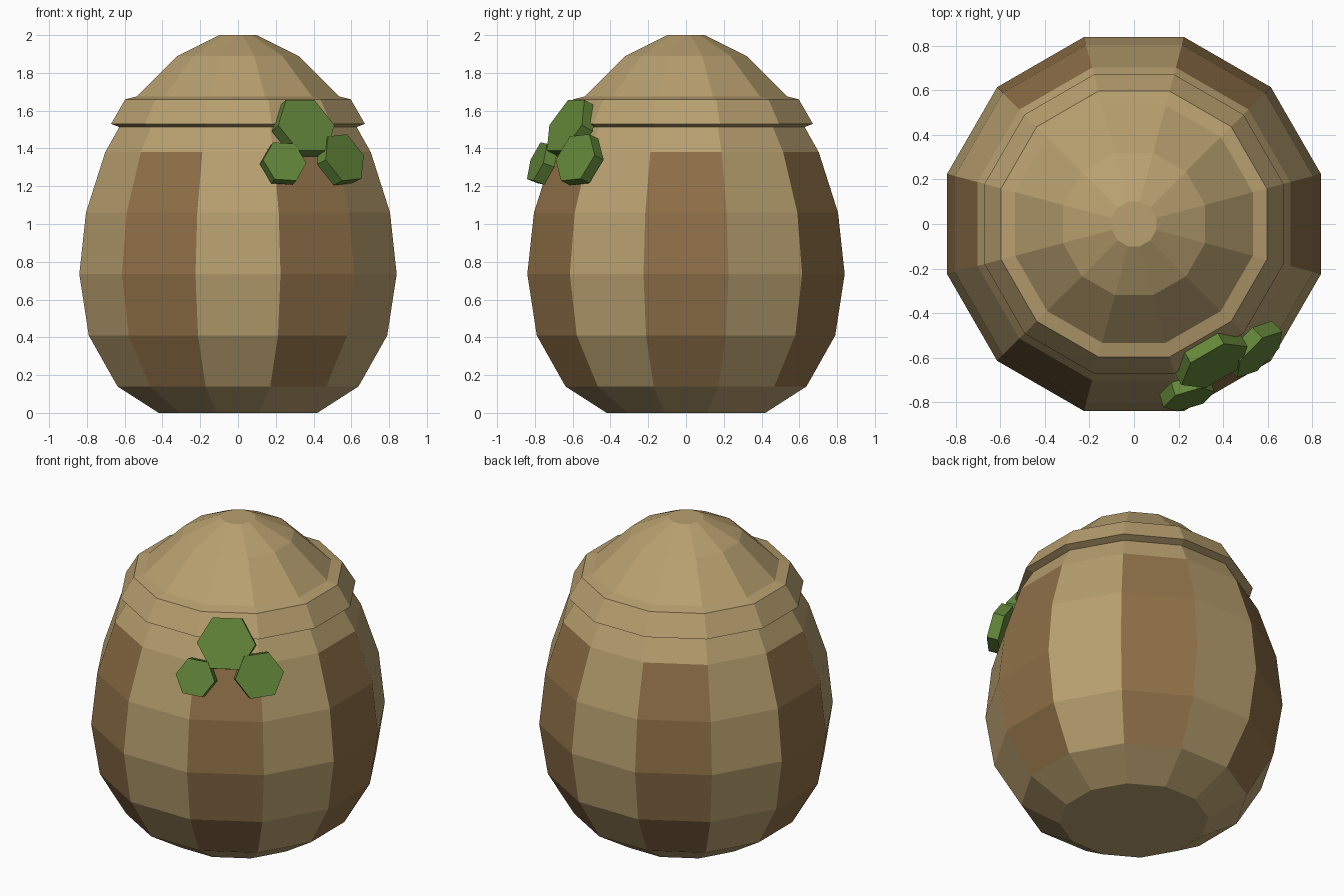
import bpy, bmesh, math
from mathutils import Matrix, Vector

if "Cube" in bpy.data.objects:
    bpy.data.objects.remove(bpy.data.objects["Cube"])

SIDES = 12
K = 1 / math.cos(math.pi / SIDES)      # flat-to-flat radius -> corner radius


def material(name, rgb):
    m = bpy.data.materials.new(name)
    m.diffuse_color = (*rgb, 1)
    m.use_nodes = True
    m.node_tree.nodes["Principled BSDF"].inputs["Base Color"].default_value = m.diffuse_color
    return m


tan = material("tan", (0.48, 0.35, 0.16))
brown = material("brown", (0.275, 0.162, 0.064))
green = material("leaf_green", (0.127, 0.246, 0.042))


def finish(name, bm, mats):
    bmesh.ops.recalc_face_normals(bm, faces=bm.faces)
    me = bpy.data.meshes.new(name)
    bm.to_mesh(me)
    bm.free()
    for m in mats:
        me.materials.append(m)
    ob = bpy.data.objects.new(name, me)
    bpy.context.collection.objects.link(ob)
    return ob


def lathe(profile, closed):
    """Spin a (flat radius, z) profile into a 12-sided shell."""
    bm = bmesh.new()
    rings = []
    for r, z in profile:
        rings.append([bm.verts.new((r * K * math.cos(a), r * K * math.sin(a), z))
                      for a in (math.radians(15 + 30 * i) for i in range(SIDES))])
    pairs = list(zip(rings, rings[1:]))
    if closed:
        pairs.append((rings[-1], rings[0]))
    else:
        bm.faces.new(rings[0])
        bm.faces.new(rings[-1])
    for lo, hi in pairs:
        for i in range(SIDES):
            j = (i + 1) % SIDES
            bm.faces.new((lo[i], lo[j], hi[j], hi[i]))
    return bm


# Egg-shaped body with brown panels on every second side
bm = lathe([(0.42, 0), (0.638, 0.14), (0.79, 0.41), (0.84, 0.735), (0.805, 1.06),
            (0.703, 1.38), (0.54, 1.67), (0.32, 1.89), (0.10, 2.0)], False)
for f in bm.faces:
    c = f.calc_center_median()
    side = round(math.degrees(math.atan2(c.y, c.x)) / 30)
    if 0.2 < c.z < 1.3 and side % 2 == 0:
        f.material_index = 1
finish("body", bm, [tan, brown])

# Sloped collar band
finish("collar_band", lathe([(0.58, 1.495), (0.672, 1.53), (0.597, 1.66), (0.50, 1.685)], True), [tan])


# Three hexagonal leaves on the front right
def leaf(name, r, t, loc, azimuth, elev, roll):
    bm = bmesh.new()
    bmesh.ops.create_cone(bm, cap_ends=True, segments=6, radius1=r, radius2=r, depth=t)
    a, e = math.radians(azimuth), math.radians(elev)
    n = Vector((math.cos(a) * math.cos(e), math.sin(a) * math.cos(e), math.sin(e)))
    u = Vector((-math.sin(a), math.cos(a), 0))
    rot = Matrix((u, n.cross(u), n)).transposed().to_4x4()
    # corners point sideways, flat edges up and down
    first = max(bm.verts, key=lambda v: v.co.x).co
    start = math.atan2(first.y, first.x)
    bm.transform(Matrix.Translation(loc) @ rot @ Matrix.Rotation(math.radians(roll) - start, 4, 'Z'))
    finish(name, bm, [green])


leaf("leaf_large", 0.172, 0.075, (0.345, -0.608, 1.507), -60, 26, 0)
leaf("leaf_left", 0.12, 0.065, (0.238, -0.76, 1.32), -72, 20, -4)
leaf("leaf_right", 0.145, 0.07, (0.542, -0.563, 1.34), -46, 20, 5)
